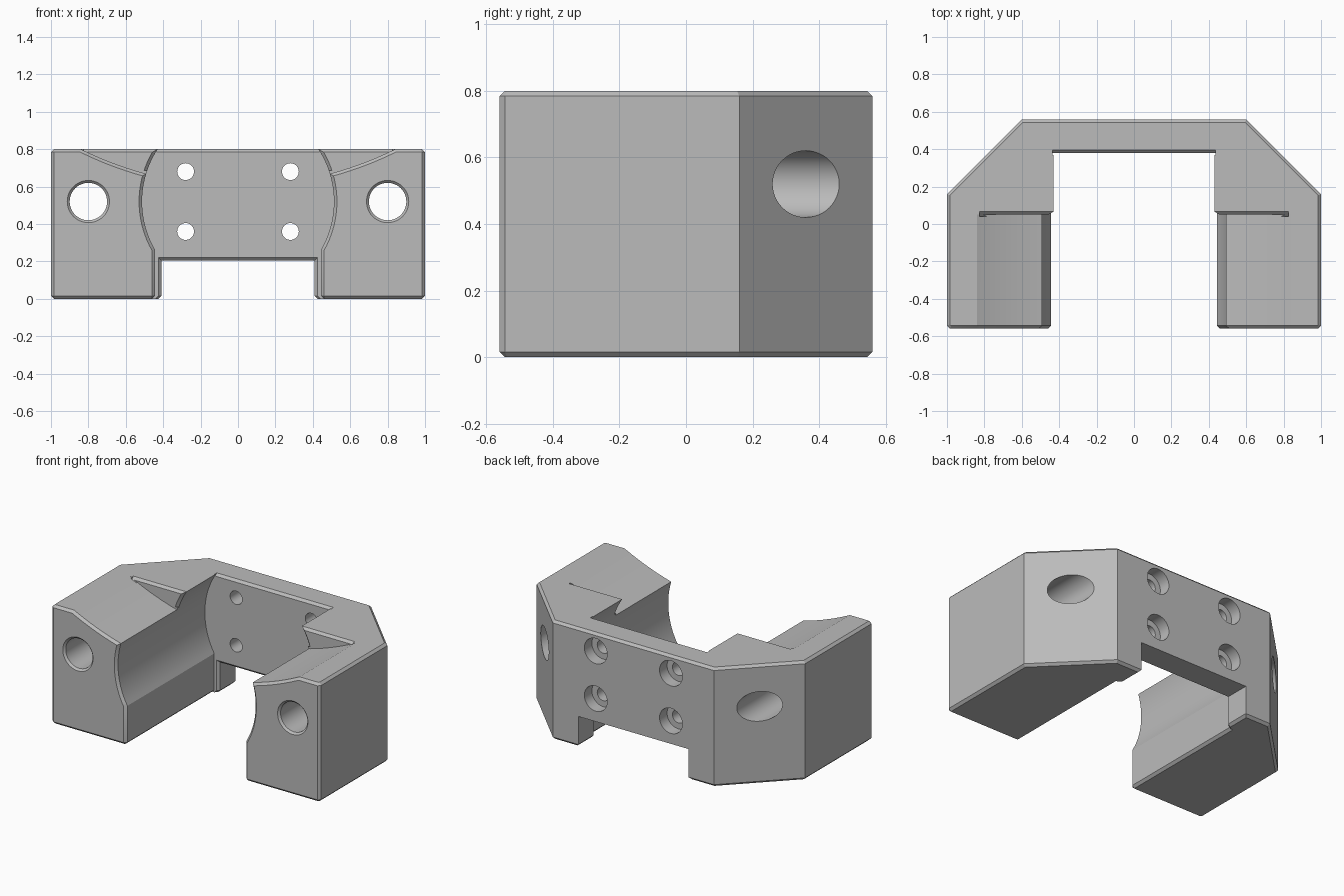
import bpy, bmesh, math

if "Cube" in bpy.data.objects:
    bpy.data.objects.remove(bpy.data.objects["Cube"])

C = 0.016                      # chamfer size
K = C * math.tan(math.pi / 8)  # corner shift of an inset 45 degree face

grey = bpy.data.materials.new("light grey")
grey.diffuse_color = (0.5, 0.5, 0.5, 1)
grey.use_nodes = True
grey.node_tree.nodes["Principled BSDF"].inputs["Base Color"].default_value = grey.diffuse_color


def loft(name, rings):
    """Solid skinned through rings of equal point count, capped at both ends."""
    bm = bmesh.new()
    loops = [[bm.verts.new(p) for p in ring] for ring in rings]
    n = len(loops[0])
    for a, b in zip(loops, loops[1:]):
        for i in range(n):
            j = (i + 1) % n
            bm.faces.new((a[i], a[j], b[j], b[i]))
    bm.faces.new(loops[0])
    bm.faces.new(loops[-1])
    bmesh.ops.recalc_face_normals(bm, faces=bm.faces[:])
    mesh = bpy.data.meshes.new(name)
    bm.to_mesh(mesh)
    bm.free()
    mesh.materials.append(grey)
    obj = bpy.data.objects.new(name, mesh)
    bpy.context.collection.objects.link(obj)
    return obj


def along_y(name, stations, profile):
    """Loft an x-z profile(d) through (y, d) stations."""
    return loft(name, [[(x, y, z) for x, z in profile(d)] for y, d in stations])


def along_x(name, half, yz):
    """Prism of a y-z profile, centred on x."""
    return loft(name, [[(x, y, z) for y, z in yz] for x in (-half, half)])


def circle(cx, cz, n=48):
    return lambda r: [(cx + r * math.cos(2 * math.pi * i / n),
                       cz + r * math.sin(2 * math.pi * i / n)) for i in range(n)]


def plan(z, d):
    """Body outline: chamfered front corners and large 45 degree back corners."""
    k = d * math.tan(math.pi / 8)
    half = [(1 - C - k, -0.56 + d), (1 - d, -0.56 + C + k),
            (1 - d, 0.16 - k), (0.6 - k, 0.56 - d)]
    return [(x, y, z) for x, y in half + [(-x, y) for x, y in reversed(half)]]


def arch(d):
    """Round channel with straight legs and chamfered bottom edges."""
    r, w = 0.513 + d, 0.443 + d
    a0, n = math.acos(w / r), 72
    pts = [(w + C + 0.1, -0.1), (w, C)]
    for i in range(n + 1):
        a = -a0 + (math.pi + 2 * a0) * i / n
        pts.append((r * math.cos(a), 0.52 + r * math.sin(a)))
    return pts + [(-w, C), (-w - C - 0.1, -0.1)]


def upper_arch(d):
    """Upper part of the channel only, for the chamfer on the step."""
    r, n = 0.513 + d, 48
    a0 = math.asin(0.16 / 0.513)
    return [(r * math.cos(a0 + (math.pi - 2 * a0) * i / n),
             0.52 + r * math.sin(a0 + (math.pi - 2 * a0) * i / n)) for i in range(n + 1)]


def saddle(d):
    """Shallow wide arc across the arm tops."""
    r, n = 1.896 + d, 48
    pts = [(-1.1 + 2.2 * i / n) for i in range(n + 1)]
    return [(x, 2.5 - math.sqrt(r * r - x * x)) for x in pts] + [(1.1, 1.3), (-1.1, 1.3)]


def slot(d):
    """Rectangular opening under the back wall."""
    w, h = 0.41 + d, 0.205 + d
    return [(w + C + 0.1, -0.1), (w, C), (w, h), (-w, h), (-w, C), (-w - C - 0.1, -0.1)]


# Bracket block with chamfered top and bottom
body = loft("bracket_body", [plan(0, C), plan(C, 0), plan(0.8 - C, 0), plan(0.8, C)])

# Channel, saddle and slot
cutters = [
    along_y("channel", [(-0.7, C), (-0.56, C), (-0.56 + C, 0), (0.38, 0)], arch),
    along_y("saddle", [(-0.7, C), (-0.56, C), (-0.56 + C, 0), (0.05, 0)], saddle),
    along_y("step_arch_chamfer", [(0.04, C), (0.05, C), (0.05 + C, 0)], upper_arch),
    along_y("slot", [(0.379, C), (0.38, C), (0.38 + C, 0), (0.7, 0)], slot),
    # Chamfers on the top edges of the step and the back wall
    along_x("step_chamfer", 0.825, [(0.04, 0.774), (0.04, 0.826), (0.092, 0.826)]),
    along_x("wall_chamfer", 0.435, [(0.37, 0.774), (0.37, 0.826), (0.422, 0.826)]),
]

# Long arm holes with countersunk fronts, and counterbored wall holes
for s in (-1, 1):
    cutters.append(along_y("arm_hole", [(-0.7, 0.113), (-0.56, 0.113), (-0.547, 0.1), (0.7, 0.1)],
                           circle(s * 0.8, 0.52)))
    for z in (0.36, 0.68):
        cutters.append(along_y("wall_hole", [(0.3, 0.045), (0.48, 0.045), (0.48, 0.085), (0.7, 0.085)],
                               circle(s * 0.28, z, 32)))

# Cut everything, then remove the cutters
bpy.context.view_layer.objects.active = body
body.select_set(True)
for cutter in cutters:
    mod = body.modifiers.new("cut", "BOOLEAN")
    mod.operation, mod.solver, mod.object = "DIFFERENCE", "EXACT", cutter
    bpy.ops.object.modifier_apply(modifier=mod.name)
    bpy.data.objects.remove(cutter)

bpy.ops.object.shade_smooth_by_angle(angle=math.radians(25))
